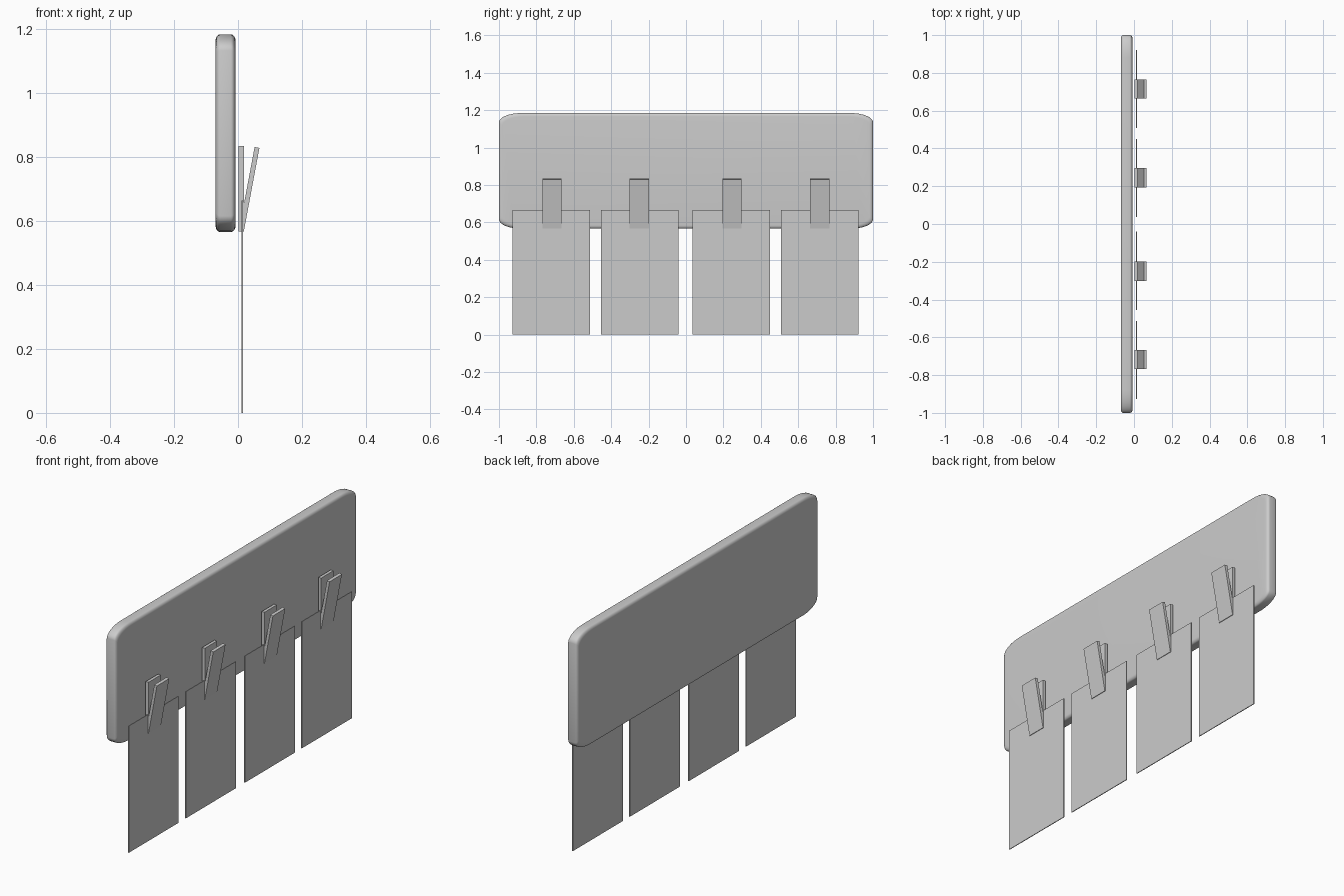
import bpy, bmesh, math

if "Cube" in bpy.data.objects:
    bpy.data.objects.remove(bpy.data.objects["Cube"])


def make_object(name, bm):
    bmesh.ops.recalc_face_normals(bm, faces=bm.faces)
    mesh = bpy.data.meshes.new(name)
    bm.to_mesh(mesh)
    bm.free()
    obj = bpy.data.objects.new(name, mesh)
    bpy.context.collection.objects.link(obj)
    return obj


def extrude_profile(name, xz, y0, y1):
    """Prism with an x-z outline, running from y0 to y1."""
    bm = bmesh.new()
    a = [bm.verts.new((x, y0, z)) for x, z in xz]
    b = [bm.verts.new((x, y1, z)) for x, z in xz]
    bm.faces.new(a)
    bm.faces.new(b)
    n = len(xz)
    for i in range(n):
        j = (i + 1) % n
        bm.faces.new((a[i], a[j], b[j], b[i]))
    return make_object(name, bm)


# Board: rounded outline lofted through its thickness with soft rims
def outline(bm, x, inset, steps=8):
    hy, hz, ry, rz, zc = 1.0 - inset, 0.309 - inset, 0.12, 0.05, 0.875
    ring = []
    for q, (sy, sz) in enumerate([(1, 1), (-1, 1), (-1, -1), (1, -1)]):
        for k in range(steps + 1):
            t = math.pi / 2 * (q + k / steps)
            ring.append(bm.verts.new((x, sy * (hy - ry) + ry * math.cos(t),
                                      zc + sz * (hz - rz) + rz * math.sin(t))))
    return ring


X0, X1, RX, RI = -0.07, -0.008, 0.014, 0.018
angles = [math.pi / 2 * k / 5 for k in range(6)]
sections = [(X0 + RX * (1 - math.sin(a)), RI * (1 - math.cos(a))) for a in reversed(angles)]
sections += [(X1 - RX * (1 - math.sin(a)), RI * (1 - math.cos(a))) for a in angles]
sections.sort()
bm = bmesh.new()
rings = [outline(bm, x, inset) for x, inset in sections]
for r, s in zip(rings, rings[1:]):
    for i in range(len(r)):
        j = (i + 1) % len(r)
        bm.faces.new((r[i], r[j], s[j], s[i]))
bm.faces.new(rings[0])
bm.faces.new(rings[-1])
board = make_object("board", bm)
bpy.context.view_layer.objects.active = board
board.select_set(True)
bpy.ops.object.shade_smooth_by_angle(angle=math.radians(40))

# Hanging sheets, each with a two-legged clip
for i, (sheet_y, clip_y) in enumerate([(-0.72, -0.717), (-0.247, -0.25),
                                       (0.243, 0.245), (0.715, 0.715)], 1):
    extrude_profile(f"sheet_{i}", [(0.011, 0), (0.015, 0), (0.015, 0.665), (0.011, 0.665)],
                    sheet_y - 0.207, sheet_y + 0.207)
    extrude_profile(f"clip_back_leg_{i}",
                    [(0.002, 0.567), (0.018, 0.567), (0.018, 0.835), (0.002, 0.835)],
                    clip_y - 0.051, clip_y + 0.051)
    extrude_profile(f"clip_front_leg_{i}",
                    [(0.003, 0.57), (0.018, 0.567), (0.067, 0.829), (0.052, 0.832)],
                    clip_y - 0.051, clip_y + 0.051)
